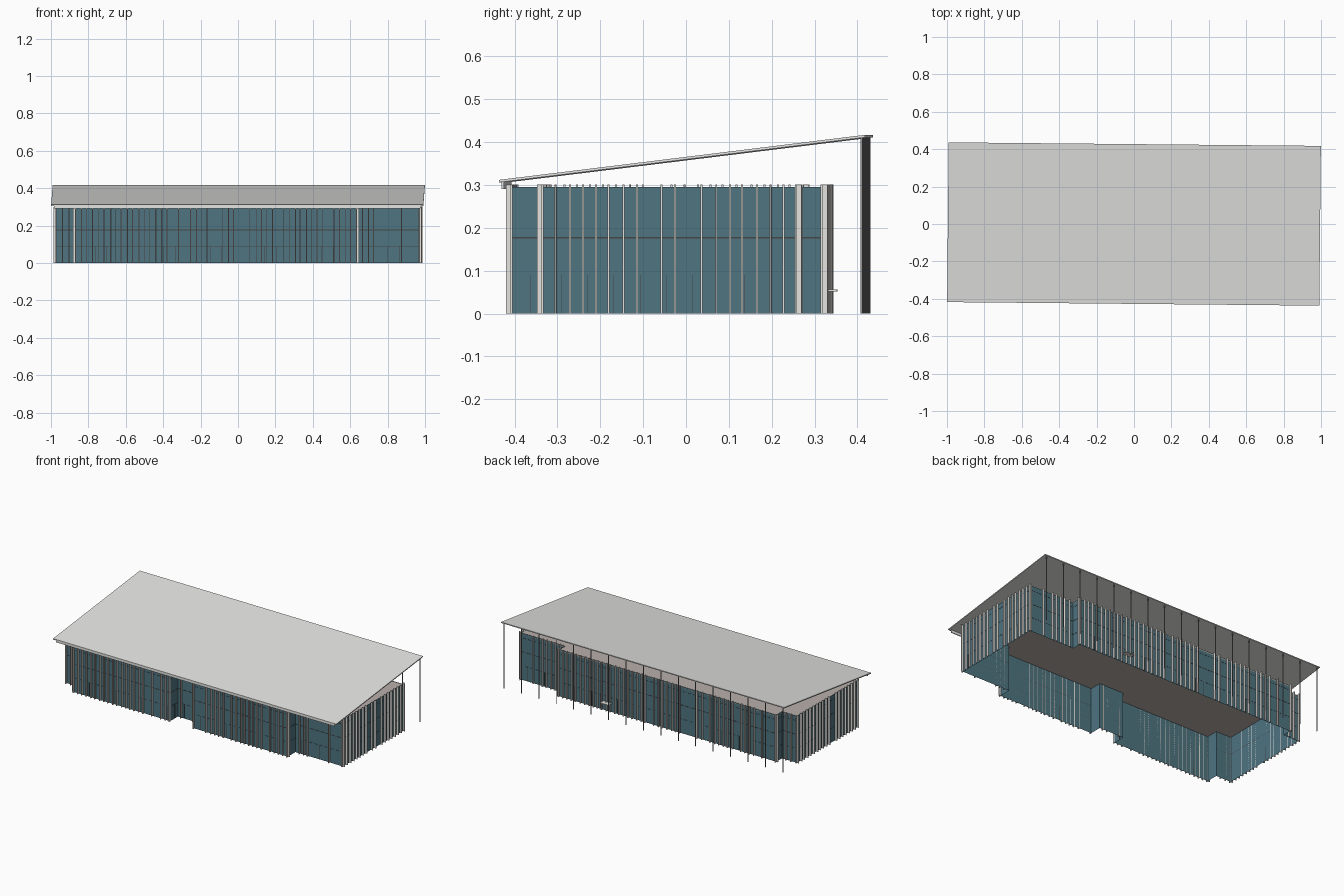
import bpy, bmesh, math, random
from mathutils import Matrix, Vector

if "Cube" in bpy.data.objects:
    bpy.data.objects.remove(bpy.data.objects["Cube"])

random.seed(4)
TURN = Matrix.Rotation(-0.0095, 4, 'Z')   # whole building sits slightly askew


def material(name, rgb):
    m = bpy.data.materials.new(name)
    m.diffuse_color = (*rgb, 1)
    m.use_nodes = True
    m.node_tree.nodes["Principled BSDF"].inputs["Base Color"].default_value = m.diffuse_color
    return m


ROOF = material("light_grey_roof", (0.78, 0.78, 0.77))
GLASS = material("blue_glass", (0.078, 0.175, 0.22))
FIN = material("pale_fin", (0.78, 0.77, 0.74))
BROWN = material("warm_grey_fin", (0.48, 0.43, 0.41))
POST = material("grey_post", (0.30, 0.30, 0.30))
DARK = material("dark_metal", (0.06, 0.06, 0.06))
SLAB = material("warm_grey_slab", (0.48, 0.43, 0.41))


def finish(name, bm, mat):
    bm.transform(TURN)
    me = bpy.data.meshes.new(name)
    bm.to_mesh(me)
    bm.free()
    me.materials.append(mat)
    ob = bpy.data.objects.new(name, me)
    bpy.context.collection.objects.link(ob)
    return ob


def add_box(bm, x0, x1, y0, y1, z0, z1):
    m = Matrix.Translation(((x0 + x1) / 2, (y0 + y1) / 2, (z0 + z1) / 2))
    m = m @ Matrix.Diagonal((x1 - x0, y1 - y0, z1 - z0, 1))
    bmesh.ops.create_cube(bm, size=1, matrix=m)


def wall_box(bm, a, d, n, s, width, depth, z0, z1):
    """Box standing on a wall: at distance s along it, projecting outwards."""
    p, q = a + d * (s - width / 2), a + d * (s + width / 2) + n * depth
    xs, ys = sorted((p.x, q.x)), sorted((p.y, q.y))
    add_box(bm, *xs, *ys, z0, z1)


# Floor plan with stepped corners and a recessed entrance bay
PLAN = [Vector(p) for p in (
    (-.97, -.326), (-.865, -.326), (-.865, -.401), (-.19, -.401),
    (-.19, -.326), (-.02, -.326), (-.02, -.401), (.637, -.401),
    (.637, -.326), (.97, -.326), (.97, .266), (.66, .266),
    (.66, .323), (-.865, .323), (-.865, .266), (-.97, .266))]
WALL_TOP = 0.295

# Glass walls, open underneath
bm = bmesh.new()
low = [bm.verts.new((p.x, p.y, 0)) for p in PLAN]
high = [bm.verts.new((p.x, p.y, WALL_TOP)) for p in PLAN]
for i in range(len(PLAN)):
    j = (i + 1) % len(PLAN)
    bm.faces.new((low[i], low[j], high[j], high[i]))
finish("glass_walls", bm, GLASS)

# Ceiling slab
bm = bmesh.new()
face = bm.faces.new([bm.verts.new((p.x, p.y, 0.287)) for p in PLAN])
top = bmesh.ops.extrude_face_region(bm, geom=[face])["geom"]
bmesh.ops.translate(bm, vec=(0, 0, 0.006),
                    verts=[v for v in top if isinstance(v, bmesh.types.BMVert)])
bmesh.ops.recalc_face_normals(bm, faces=bm.faces)
finish("ceiling_slab", bm, SLAB)


def concave(i):
    p, c, q = PLAN[i - 1], PLAN[i], PLAN[(i + 1) % len(PLAN)]
    return (c.x - p.x) * (q.y - c.y) - (c.y - p.y) * (q.x - c.x) < 0


# Vertical fins and dark glazing joints on every wall
fins, browns, joints = bmesh.new(), bmesh.new(), bmesh.new()
for i, a in enumerate(PLAN):
    j = (i + 1) % len(PLAN)
    b = PLAN[j]
    d = (b - a).normalized()
    n = Vector((d.y, -d.x))
    length = (b - a).length
    bay_side = abs(d.x) < 0.5 and -.3 < a.x < 0
    count = max(1, round(length / 0.0305))
    for k in range(count + 1):
        s = length * k / count
        x = (a + d * s).x
        keep = 0.95
        if abs(d.x) > 0.5:
            keep = 0.6 if (-.3 < x < .05 or x > .75) else 0.93
        end = k in (0, count)
        # inner corners and the sides of the entrance bay stay bare
        if bay_side or (k == 0 and concave(i)) or (k == count and concave(j)):
            continue
        if length < 0.1 and not end:
            continue
        if not end and random.random() > keep:
            continue
        brown = abs(d.x) > 0.5 and not end and random.random() < 0.25
        s += 0 if end else random.uniform(-.003, .003)
        wall_box(browns if brown else fins, a, d, n, s, 0.0045, 0.013, 0, 0.301)
    for z, h in ((0.09, 0.001), (0.177, 0.003), (0.265, 0.001)):
        wall_box(joints, a, d, n, length / 2, length, 0.001, z - h / 2, z + h / 2)
    for k in range(int(length / 0.061)):
        wall_box(joints, a, d, n, 0.045 + k * 0.061, 0.001, 0.0008, 0, 0.09)
finish("pale_fins", fins, FIN)
finish("warm_grey_fins", browns, BROWN)
finish("glazing_joints", joints, DARK)

# Sloping roof plate
bm = bmesh.new()
add_box(bm, -.995, .995, -.427, .427, 0, 0.006)
for v in bm.verts:
    v.co.z += 0.306 + (v.co.y + .427) / .854 * 0.105
finish("sloping_roof", bm, ROOF)

# Gutter under the low front edge
bm = bmesh.new()
add_box(bm, -.98, .98, -.421, -.416, 0.291, 0.308)
finish("front_gutter", bm, ROOF)

# Row of slender posts holding the high rear edge
bm = bmesh.new()
for k in range(17):
    x = -.98 + k * .1225
    add_box(bm, x - .002, x + .002, .417, .421, 0, 0.41)
finish("rear_posts", bm, POST)

# Small ledge on the rear wall
bm = bmesh.new()
add_box(bm, .29, .35, .323, .356, 0.052, 0.056)
finish("rear_ledge", bm, FIN)
